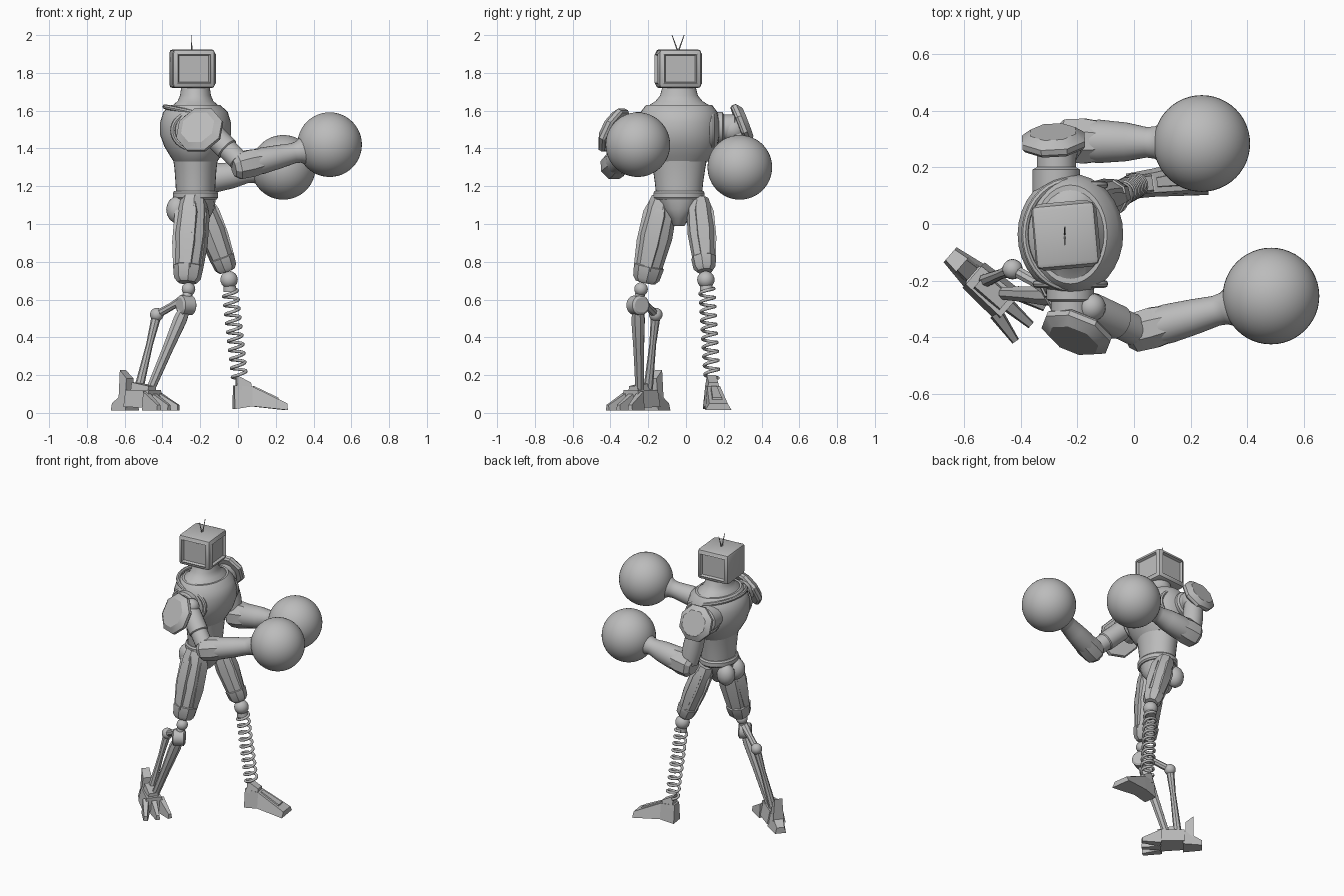
import bpy, bmesh, math
from mathutils import Vector, Matrix

old = bpy.data.objects.get("Cube")
if old:
    bpy.data.objects.remove(old, do_unlink=True)

grey = bpy.data.materials.new("plain_grey")
grey.use_nodes = True
grey.diffuse_color = (0.5, 0.5, 0.5, 1)
grey.node_tree.nodes["Principled BSDF"].inputs["Base Color"].default_value = (0.5, 0.5, 0.5, 1)


def finish(name, bm, smooth=True):
    bmesh.ops.recalc_face_normals(bm, faces=bm.faces)
    me = bpy.data.meshes.new(name)
    bm.to_mesh(me)
    bm.free()
    me.materials.append(grey)
    ob = bpy.data.objects.new(name, me)
    bpy.context.collection.objects.link(ob)
    if smooth:
        bpy.ops.object.select_all(action='DESELECT')
        ob.select_set(True)
        bpy.context.view_layer.objects.active = ob
        bpy.ops.object.shade_smooth_by_angle(angle=math.radians(32))
    return ob


def skin(name, rings):
    """Bridge equal rings of points and cap both ends."""
    bm = bmesh.new()
    loops = [[bm.verts.new(p) for p in ring] for ring in rings]
    n = len(loops[0])
    for a, b in zip(loops, loops[1:]):
        for i in range(n):
            bm.faces.new((a[i], a[(i + 1) % n], b[(i + 1) % n], b[i]))
    bm.faces.new(loops[0])
    bm.faces.new(loops[-1])
    return finish(name, bm)


def circle(n, phase=0.0):
    return [(math.cos(math.tau * (i + phase) / n), math.sin(math.tau * (i + phase) / n)) for i in range(n)]


def tube(name, p, q, profile, sides=20):
    """Turned shape along p to q; profile holds (fraction, radius)."""
    p, q = Vector(p), Vector(q)
    rot = (q - p).to_track_quat('Z', 'Y').to_matrix()
    return skin(name, [[p.lerp(q, t) + rot @ Vector((x * r, y * r, 0)) for x, y in circle(sides, 0.5)]
                       for t, r in profile])


def loft(name, rings, sides=32, cx=-0.225, cy=-0.037):
    """Stack of horizontal ovals; rings hold (z, x radius, y radius)."""
    return skin(name, [[(cx + x * rx, cy + y * ry, z) for x, y in circle(sides)] for z, rx, ry in rings])


def ball(name, loc, r, scale=(1, 1, 1), seg=32):
    bm = bmesh.new()
    bmesh.ops.create_uvsphere(bm, u_segments=seg, v_segments=seg // 2, radius=r)
    bmesh.ops.scale(bm, vec=scale, verts=bm.verts)
    bmesh.ops.translate(bm, vec=loc, verts=bm.verts)
    return finish(name, bm)


def ring(name, loc, rx, ry, thick, rot):
    """Oval band in a rotated plane."""
    bm = bmesh.new()
    m = Matrix.Translation(loc) @ rot
    loops = [[bm.verts.new(m @ Vector((x * (rx + a * thick), y * (ry + a * thick), b * thick)))
              for a, b in circle(8)] for x, y in circle(36)]
    for i, a in enumerate(loops):
        b = loops[(i + 1) % 36]
        for j in range(8):
            bm.faces.new((a[j], a[(j + 1) % 8], b[(j + 1) % 8], b[j]))
    return finish(name, bm)


def wedge(name, loc, turn, x0, x1, w0, w1, h0, h1, z0=0.0, z1=0.0, top=0.7):
    """Tapered block running along local x, narrower on top."""
    m = Matrix.Translation(loc) @ Matrix.Rotation(math.radians(turn), 4, 'Z')
    return skin(name, [[m @ Vector(c) for c in ((x, -w, z), (x, w, z), (x, w * top, h), (x, -w * top, h))]
                       for x, w, z, h in ((x0, w0, z0, h0), (x1, w1, z1, h1))])


# Box head with recessed panels on the front and both sides
bm = bmesh.new()
bmesh.ops.create_cube(bm, size=1)
bmesh.ops.scale(bm, vec=(0.225, 0.225, 0.205), verts=bm.verts)
bmesh.ops.bevel(bm, geom=bm.edges[:], offset=0.018, segments=2, affect='EDGES', profile=0.5)
bm.normal_update()
for axis in (Vector((1, 0, 0)), Vector((0, 1, 0)), Vector((0, -1, 0))):
    face = max((f for f in bm.faces if f.normal.dot(axis) > 0.99), key=lambda f: f.calc_area())
    bmesh.ops.inset_region(bm, faces=[face], thickness=0.012, depth=0.006)
    bmesh.ops.inset_region(bm, faces=[face], thickness=0.01, depth=-0.016)
bmesh.ops.transform(bm, matrix=Matrix.Translation((-0.243, -0.04, 1.822)) @ Matrix.Rotation(0.09, 4, 'Z'),
                    verts=bm.verts)
finish("head", bm)
for s, side in ((-1, "right"), (1, "left")):
    tube(side + "_antenna", (-0.245, -0.042, 1.91), (-0.245, -0.042 + s * 0.032, 2.0),
         [(0, 0.004), (1, 0.002)], 6)

# Neck, chest, waist and hips
loft("neck", [(1.58, 0.15, 0.18), (1.625, 0.125, 0.165), (1.65, 0.095, 0.125), (1.68, 0.082, 0.1),
              (1.73, 0.075, 0.087)])
loft("chest", [(1.33, 0.115, 0.15), (1.36, 0.135, 0.18), (1.41, 0.165, 0.203), (1.47, 0.187, 0.215),
               (1.54, 0.187, 0.215), (1.595, 0.17, 0.202), (1.63, 0.13, 0.175)])
ring("collar", (-0.225, -0.037, 1.588), 0.165, 0.19, 0.013, Matrix.Rotation(0.2, 4, 'Y'))
loft("waist", [(1.16, 0.103, 0.122), (1.22, 0.106, 0.128), (1.3, 0.112, 0.14), (1.38, 0.125, 0.155)])
loft("belt", [(1.13, 0.112, 0.128), (1.14, 0.12, 0.136), (1.165, 0.12, 0.136), (1.175, 0.112, 0.128)])
loft("hips", [(0.99, 0.035, 0.03), (1.03, 0.075, 0.05), (1.08, 0.1, 0.095), (1.14, 0.108, 0.125)], 16)
for s, side in ((-1, "right"), (1, "left")):
    ball(side + "_seat_plate", (-0.32, -0.037 + s * 0.055, 1.075), 0.08, (0.75, 0.7, 0.9), 16)

# Shoulders: sockets, arm openings and angled pads
for side, y, s in (("right", -0.037 - 0.2, -1), ("left", -0.037 + 0.2, 1)):
    x = -0.225 - 0.05 * max(s, 0)
    tube(side + "_shoulder", (x, y - s * 0.05, 1.51), (x, y + s * 0.11, 1.51),
         [(0, 0.085), (0.5, 0.085), (0.55, 0.07), (0.9, 0.07), (1, 0.05)])
    ring(side + "_arm_opening", (-0.225, y - s * 0.025, 1.495), 0.12, 0.1, 0.014,
         Matrix.Rotation(math.pi / 2, 4, 'X'))
pads = (("right", (-0.205, -0.39, 1.5), (-0.33, -0.83, 0.45), 0.132),
        ("left", (-0.285, 0.3, 1.53), (-0.05, 0.93, 0.36), 0.12))
for side, c, n, r in pads:
    c, n = Vector(c), Vector(n).normalized()
    tube(side + "_shoulder_pad", c - n * 0.028, c + n * 0.028,
         [(0, r * 0.92), (0.2, r), (0.55, r), (1, r * 0.72)], 8)

# Arms and round gloves
tube("right_upper_arm", (-0.19, -0.285, 1.53), (0, -0.375, 1.34),
     [(0, 0.055), (0.25, 0.062), (0.7, 0.062), (0.72, 0.055), (1, 0.055)])
ball("right_shoulder_ball", (-0.15, -0.295, 1.53), 0.05, seg=20)
ball("left_shoulder_ball", (-0.27, 0.25, 1.5), 0.07, seg=20)
tube("left_upper_arm", (-0.275, 0.26, 1.5), (-0.23, 0.29, 1.24), [(0, 0.06), (0.6, 0.065), (1, 0.055)])
arms = (("right", (0.0, -0.385, 1.305), (0.485, -0.255, 1.42), 0.078),
        ("left", (-0.245, 0.295, 1.225), (0.24, 0.285, 1.3), 0.086))
for side, elbow, hand, r in arms:
    e, h = Vector(elbow), Vector(hand)
    tube(side + "_elbow_guard", e - (h - e) * 0.05, e.lerp(h, 0.3),
         [(0, r * 0.65), (0.15, r * 0.95), (0.55, r), (1, r * 0.85)], 8)
    tube(side + "_forearm", e, h, [(0, r * 0.8), (0.25, r * 0.9), (0.45, r * 0.8), (0.6, 0.054),
                                   (0.66, 0.058), (0.75, 0.085), (0.85, 0.09)], 24)
    ball(side + "_glove", hand, 0.171, seg=48)

# Faceted thighs with raised armour strips
thighs = (("right", (-0.235, -0.115, 1.14), (-0.27, -0.215, 0.69), 0.094),
          ("left", (-0.2, 0.065, 1.13), (-0.058, 0.1, 0.75), 0.078))
for side, hip, knee, r in thighs:
    a, b = Vector(hip), Vector(knee)
    tube(side + "_thigh", a, b, [(0, r * 0.7), (0.12, r * 0.85), (0.45, r * 0.95), (0.8, r * 0.78),
                                 (0.81, r * 0.86), (0.95, r * 0.76), (1, r * 0.55)], 8)
    d = (b - a).normalized()
    for part, out in (("front", (1, 0, 0)), ("back", (-1, 0, 0)), ("outer", (0, -1 if side == "right" else 1, 0))):
        o = Vector(out)
        o = (o - d * o.dot(d)).normalized() * r * 0.68
        tube(side + "_thigh_" + part + "_plate", a.lerp(b, 0.08) + o * 0.85, a.lerp(b, 0.85) + o * 0.9,
             [(0, r * 0.25), (0.15, r * 0.45), (0.6, r * 0.45), (1, r * 0.25)], 4)

# Right lower leg: knee joint, lever and two struts
ball("right_knee_ball", (-0.262, -0.238, 0.655), 0.036, seg=20)
tube("right_knee_link", (-0.262, -0.238, 0.66), (-0.278, -0.255, 0.56), [(0, 0.024), (1, 0.03)], 12)
tube("right_knee_disc", (-0.31, -0.275, 0.57), (-0.24, -0.235, 0.57),
     [(0, 0.04), (0.1, 0.052), (0.9, 0.052), (1, 0.04)])
tube("right_lever", (-0.27, -0.25, 0.61), (-0.43, -0.16, 0.52), [(0, 0.03), (0.5, 0.02), (1, 0.022)], 8)
ball("right_lever_ball", (-0.43, -0.16, 0.52), 0.036, seg=20)
tube("right_front_strut", (-0.278, -0.255, 0.56), (-0.465, -0.245, 0.12),
     [(0, 0.03), (0.15, 0.038), (0.5, 0.03), (1, 0.024)], 8)
tube("right_rear_strut", (-0.43, -0.16, 0.52), (-0.525, -0.2, 0.13), [(0, 0.026), (0.4, 0.018), (1, 0.025)], 8)

# Right foot: clawed blocks
foot = (-0.5, -0.24, 0.012)
wedge("right_foot_middle", foot, -41, -0.09, 0.08, 0.06, 0.07, 0.11, 0.11, 0.02, 0.015)
wedge("right_foot_instep", foot, -41, -0.06, 0.06, 0.04, 0.04, 0.15, 0.13, 0.08, 0.08)
wedge("right_heel", foot, -41, -0.2, -0.08, 0.035, 0.055, 0.04, 0.11)
wedge("right_heel_fin", foot, -41, -0.145, -0.095, 0.035, 0.04, 0.215, 0.17, 0.06, 0.06)
for i, name in enumerate(("outer", "middle", "inner")):
    s = i - 1
    base = Matrix.Rotation(math.radians(-41), 3, 'Z') @ Vector((0.06, s * 0.05, 0))
    wedge("right_" + name + "_toe", Vector(foot) + base, -41 + s * 14, 0, 0.12, 0.026, 0.014, 0.1, 0.03)

# Left lower leg: ball knee, coil spring and wedge foot
ball("left_knee_ball", (-0.047, 0.105, 0.705), 0.046, seg=24)
tube("left_spring_cap", (-0.047, 0.105, 0.69), (-0.042, 0.11, 0.645), [(0, 0.03), (1, 0.036)])
top, bottom = Vector((-0.043, 0.11, 0.66)), Vector((0.008, 0.138, 0.185))
rot = (bottom - top).to_track_quat('Z', 'Y').to_matrix()
curve = bpy.data.curves.new("left_spring", 'CURVE')
curve.dimensions = '3D'
curve.bevel_depth = 0.0085
curve.bevel_resolution = 2
curve.use_fill_caps = True
line = curve.splines.new('POLY')
steps = 200
line.points.add(steps)
for i, pt in enumerate(line.points):
    ang = math.tau * 10 * i / steps
    p = top.lerp(bottom, i / steps) + rot @ Vector((math.cos(ang), math.sin(ang), 0)) * 0.038
    pt.co = (*p, 1)
curve.materials.append(grey)
spring = bpy.data.objects.new("left_spring", curve)
bpy.context.collection.objects.link(spring)
bpy.ops.object.select_all(action='DESELECT')
spring.select_set(True)
bpy.context.view_layer.objects.active = spring
bpy.ops.object.convert(target='MESH')
bpy.ops.object.shade_smooth_by_angle(angle=math.radians(60))
left = (0.012, 0.138, 0.015)
wedge("left_foot", left, 8, -0.035, 0.06, 0.045, 0.05, 0.13, 0.125, 0.005, 0.02)
wedge("left_foot_toe", left, 8, 0.06, 0.245, 0.05, 0.07, 0.125, 0.035, 0.02, 0)
wedge("left_foot_panel", left, 8, 0.07, 0.2, 0.022, 0.035, 0.128, 0.066, 0.08, 0.03)
wedge("left_ankle", left, 8, -0.022, 0.055, 0.036, 0.036, 0.185, 0.145, 0.11, 0.1)
